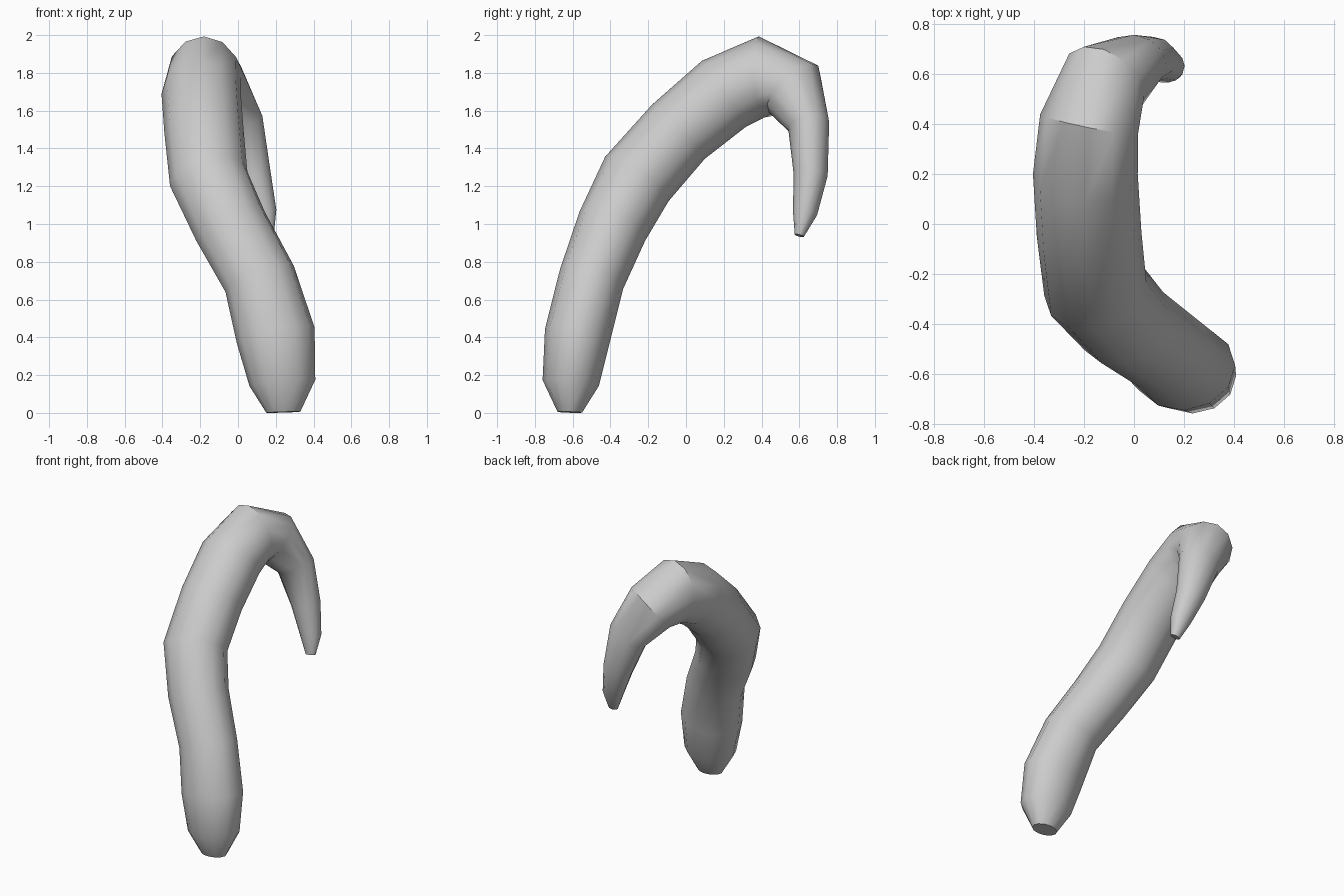
import bpy, bmesh
from math import sin, cos, pi, radians
from mathutils import Vector

cube = bpy.data.objects.get("Cube")
if cube:
    bpy.data.objects.remove(cube)

grey = bpy.data.materials.new("plain grey")
grey.use_nodes = True
grey.diffuse_color = (0.6, 0.6, 0.6, 1)
grey.node_tree.nodes["Principled BSDF"].inputs["Base Color"].default_value = (0.6, 0.6, 0.6, 1)

# Stations along the horn: centre x, y, z, half width, half thickness
STATIONS = [
    (0.24, -0.615, 0.015, 0.09, 0.065),
    (0.235, -0.61, 0.17, 0.175, 0.15),
    (0.20, -0.575, 0.42, 0.21, 0.175),
    (0.115, -0.50, 0.72, 0.195, 0.175),
    (-0.04, -0.39, 1.00, 0.20, 0.19),
    (-0.155, -0.26, 1.25, 0.21, 0.205),
    (-0.18, -0.04, 1.50, 0.21, 0.20),
    (-0.195, 0.20, 1.70, 0.21, 0.21),
    (-0.18, 0.40, 1.79, 0.20, 0.215),
    (-0.12, 0.57, 1.725, 0.18, 0.18),
    (0.0, 0.65, 1.53, 0.14, 0.11),
    (0.075, 0.66, 1.27, 0.10, 0.09),
    (0.135, 0.63, 1.07, 0.07, 0.065),
    (0.155, 0.60, 0.95, 0.035, 0.025),
]
SIDES = 12

# Curved horn: rings swept along the stations
bm = bmesh.new()
centres = [Vector(s[:3]) for s in STATIONS]
rings = []
for i, (c, s) in enumerate(zip(centres, STATIONS)):
    along = (centres[min(i + 1, len(centres) - 1)] - centres[max(i - 1, 0)]).normalized()
    side = Vector((1, 0, 0))
    side = (side - along * side.dot(along)).normalized()
    out = along.cross(side)
    rings.append([bm.verts.new(c + side * s[3] * cos(a) + out * s[4] * sin(a))
                  for a in (2 * pi * k / SIDES for k in range(SIDES))])
for low, high in zip(rings, rings[1:]):
    for k in range(SIDES):
        n = (k + 1) % SIDES
        bm.faces.new((low[k], low[n], high[n], high[k]))
bm.faces.new(rings[0][::-1])
bm.faces.new(rings[-1])
bmesh.ops.recalc_face_normals(bm, faces=bm.faces)

# Rest the horn on the ground
base = min(v.co.z for v in bm.verts)
bmesh.ops.translate(bm, verts=bm.verts, vec=(0, 0, -base))

mesh = bpy.data.meshes.new("curved_horn")
bm.to_mesh(mesh)
bm.free()
mesh.materials.append(grey)
horn = bpy.data.objects.new("curved_horn", mesh)
bpy.context.collection.objects.link(horn)
bpy.ops.object.select_all(action="DESELECT")
horn.select_set(True)
bpy.context.view_layer.objects.active = horn
bpy.ops.object.shade_smooth_by_angle(angle=radians(40))
